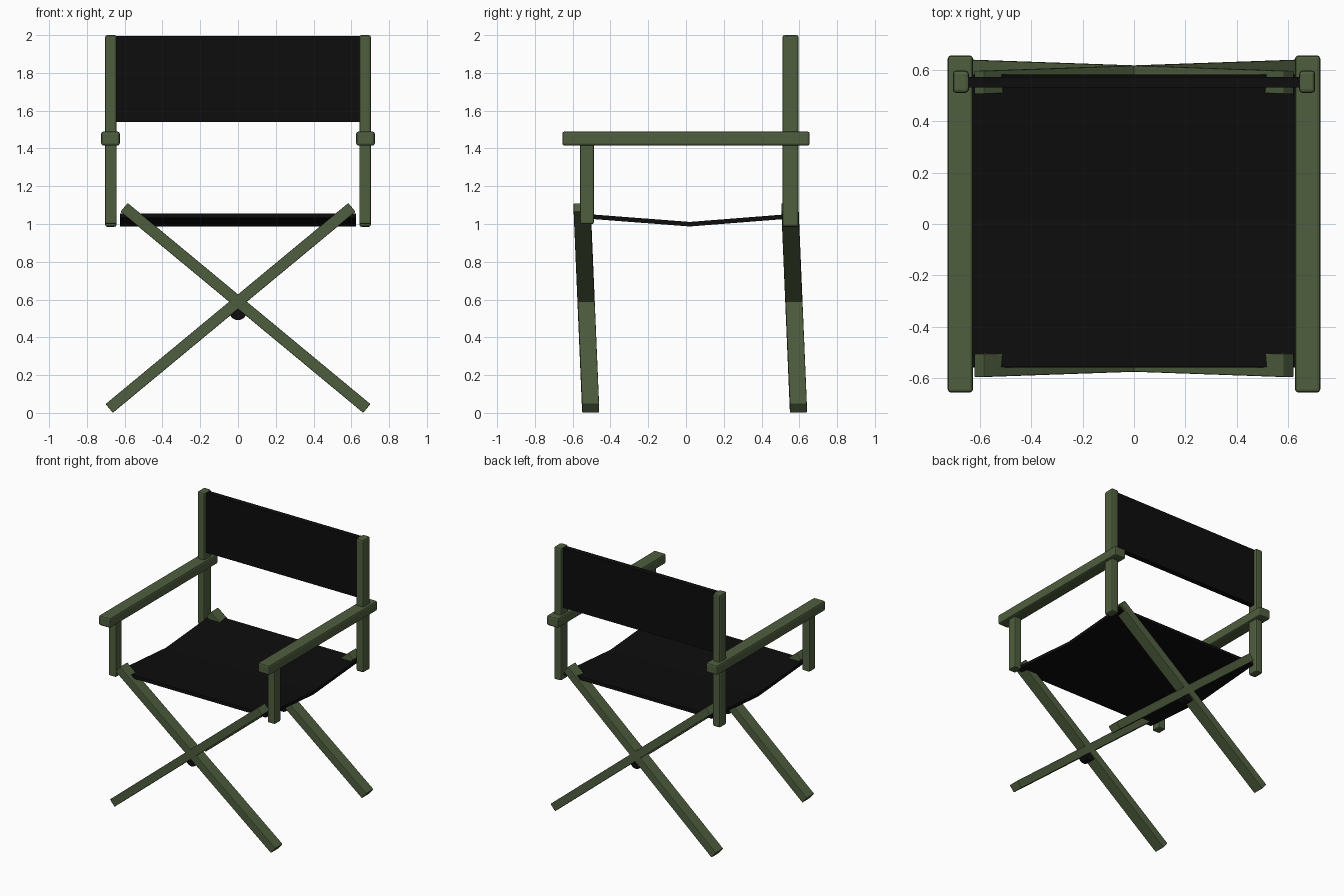
import bpy
import bmesh
from mathutils import Vector

cube = bpy.data.objects.get("Cube")
if cube:
    bpy.data.objects.remove(cube, do_unlink=True)


def material(name, color):
    mat = bpy.data.materials.new(name)
    mat.use_nodes = True
    mat.diffuse_color = color
    mat.node_tree.nodes["Principled BSDF"].inputs["Base Color"].default_value = color
    return mat


GREEN = material("olive green wood", (0.078, 0.112, 0.049, 1))
BLACK = material("black canvas", (0.004, 0.004, 0.004, 1))


def prism(name, start, end, side, depth, mat, bevel=0.0):
    """Bar between two end centres; side and depth are its half-section vectors."""
    bm = bmesh.new()
    rings = []
    for centre in (Vector(start), Vector(end)):
        rings.append([bm.verts.new(centre + side * a + depth * b)
                      for a, b in ((-1, -1), (1, -1), (1, 1), (-1, 1))])
    for ring in rings:
        bm.faces.new(ring)
    for i in range(4):
        j = (i + 1) % 4
        bm.faces.new((rings[0][i], rings[0][j], rings[1][j], rings[1][i]))
    bmesh.ops.recalc_face_normals(bm, faces=bm.faces)
    mesh = bpy.data.meshes.new(name)
    bm.to_mesh(mesh)
    bm.free()
    mesh.materials.append(mat)
    obj = bpy.data.objects.new(name, mesh)
    bpy.context.collection.objects.link(obj)
    if bevel:
        mod = obj.modifiers.new("soft edges", "BEVEL")
        mod.width = bevel
        mod.segments = 2
    return obj


def box(name, x, y, z, mat, bevel=0.0):
    """Box from its (min, max) range on each axis."""
    cx, cy = sum(x) / 2, sum(y) / 2
    return prism(name, (cx, cy, z[0]), (cx, cy, z[1]),
                 Vector(((x[1] - x[0]) / 2, 0, 0)),
                 Vector((0, (y[1] - y[0]) / 2, 0)), mat, bevel)


# Uprights and armrests on both sides
for label, s in (("left", 1), ("right", -1)):
    post_x = sorted((s * 0.642, s * 0.704))
    arm_x = sorted((s * 0.626, s * 0.724))
    box(label + "_back_post", post_x, (0.51, 0.596), (0.985, 2.0), GREEN, 0.012)
    box(label + "_front_post", post_x, (-0.56, -0.488), (1.0, 1.43), GREEN, 0.008)
    box(label + "_armrest", arm_x, (-0.655, 0.655), (1.415, 1.49), GREEN, 0.012)

# Crossed legs, leaning slightly forward, with a pivot under each crossing
for label, foot_y in (("front", -0.505), ("back", 0.595)):
    top_y = foot_y - 0.045
    for side_name, s in (("left", 1), ("right", -1)):
        foot = Vector((s * 0.682, foot_y, 0.0235))
        top = Vector((-s * 0.603, top_y, 1.088))
        along = top - foot
        across = Vector((along.z, 0, -along.x)).normalized() * 0.03
        prism(label + "_" + side_name + "_leg", foot, top, across,
              Vector((0, 0.045, 0)), GREEN, 0.004)
    bpy.ops.mesh.primitive_cylinder_add(
        vertices=24, radius=0.046, depth=0.07,
        location=(0, foot_y - 0.022, 0.537), rotation=(1.5708, 0, 0))
    pivot = bpy.context.object
    pivot.name = label + "_pivot"
    pivot.data.materials.append(BLACK)
    bpy.ops.object.shade_smooth_by_angle()

# Canvas back
box("back_canvas", (-0.65, 0.65), (0.53, 0.572), (1.54, 1.996), BLACK)

# Canvas seat, sagging to a fold across the middle
profile = [(-0.556, 1.055), (0.02, 1.011), (0.58, 1.055)]
bm = bmesh.new()
rows = [[bm.verts.new((x, y, z)) for x in (-0.625, 0.625)] for y, z in profile]
for a, b in zip(rows, rows[1:]):
    bm.faces.new((a[0], a[1], b[1], b[0]))
mesh = bpy.data.meshes.new("seat_canvas")
bm.to_mesh(mesh)
bm.free()
mesh.materials.append(BLACK)
seat = bpy.data.objects.new("seat_canvas", mesh)
bpy.context.collection.objects.link(seat)
solid = seat.modifiers.new("thickness", "SOLIDIFY")
solid.thickness = 0.024
solid.offset = -1
